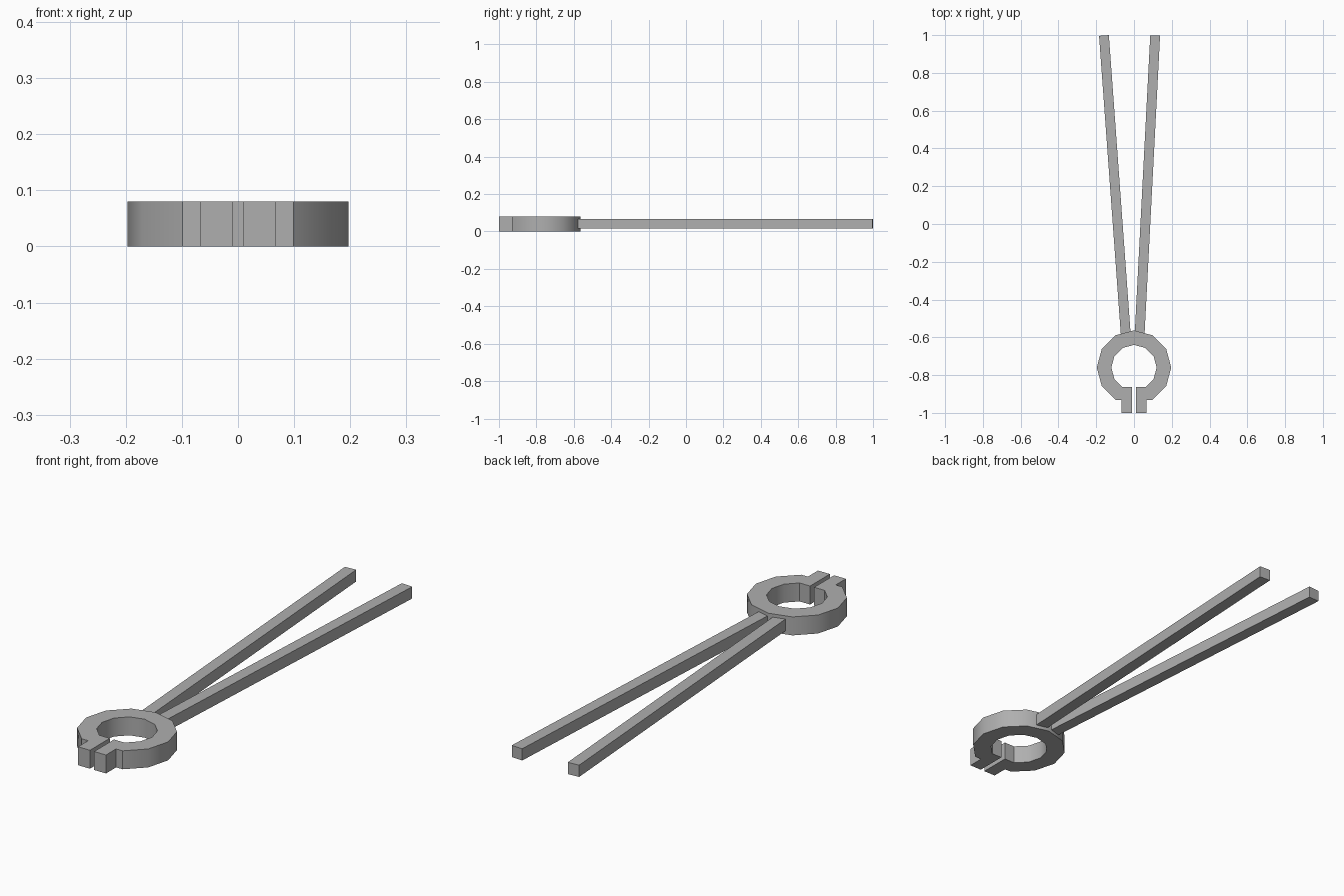
import bpy, bmesh
from math import sin, cos, radians
from mathutils import Vector

if "Cube" in bpy.data.objects:
    bpy.data.objects.remove(bpy.data.objects["Cube"])

dark_metal = bpy.data.materials.new("dark_metal")
dark_metal.diffuse_color = (0.43, 0.43, 0.43, 1)
dark_metal.use_nodes = True
dark_metal.node_tree.nodes["Principled BSDF"].inputs["Base Color"].default_value = dark_metal.diffuse_color

def prism(name, outline, z0, z1):
    """Extrude a flat xy outline from z0 to z1."""
    mesh = bpy.data.meshes.new(name)
    bm = bmesh.new()
    face = bm.faces.new([bm.verts.new((x, y, z0)) for x, y in outline])
    top = bmesh.ops.extrude_face_region(bm, geom=[face])["geom"]
    bmesh.ops.translate(bm, vec=(0, 0, z1 - z0),
                        verts=[v for v in top if isinstance(v, bmesh.types.BMVert)])
    bmesh.ops.recalc_face_normals(bm, faces=bm.faces)
    bm.to_mesh(mesh)
    bm.free()
    mesh.materials.append(dark_metal)
    obj = bpy.data.objects.new(name, mesh)
    bpy.context.collection.objects.link(obj)
    return obj

def arc(radius, start, end, step, cy=-0.76):
    return [(radius * sin(radians(a)), cy + radius * cos(radians(a)))
            for a in range(start, end, step)]

# Split twelve-sided clamp ring with two tabs at the front
right_tab = [(0.067, -0.931), (0.067, -1.0), (0.01, -1.0), (0.01, -0.864)]
left_tab = [(-x, y) for x, y in reversed(right_tab)]
outline = arc(0.197, -150, 151, 30) + right_tab + arc(0.12, 150, -151, -30) + left_tab
ring = prism("clamp_ring", outline, 0.0, 0.08)
bpy.context.view_layer.objects.active = ring
ring.select_set(True)
bpy.ops.object.shade_smooth_by_angle(angle=radians(40))

# Two square bars spreading out from the back of the ring
def arm(name, start, end, half=0.026):
    a, b = Vector(start), Vector(end)
    d = (b - a).normalized()
    side = Vector((-d.y, d.x)) * half
    prism(name, [a - side, b - side, b + side, a + side], 0.015, 0.066)

arm("left_arm", (-0.044, -0.58), (-0.159, 0.998))
arm("right_arm", (0.030, -0.58), (0.112, 0.998))
